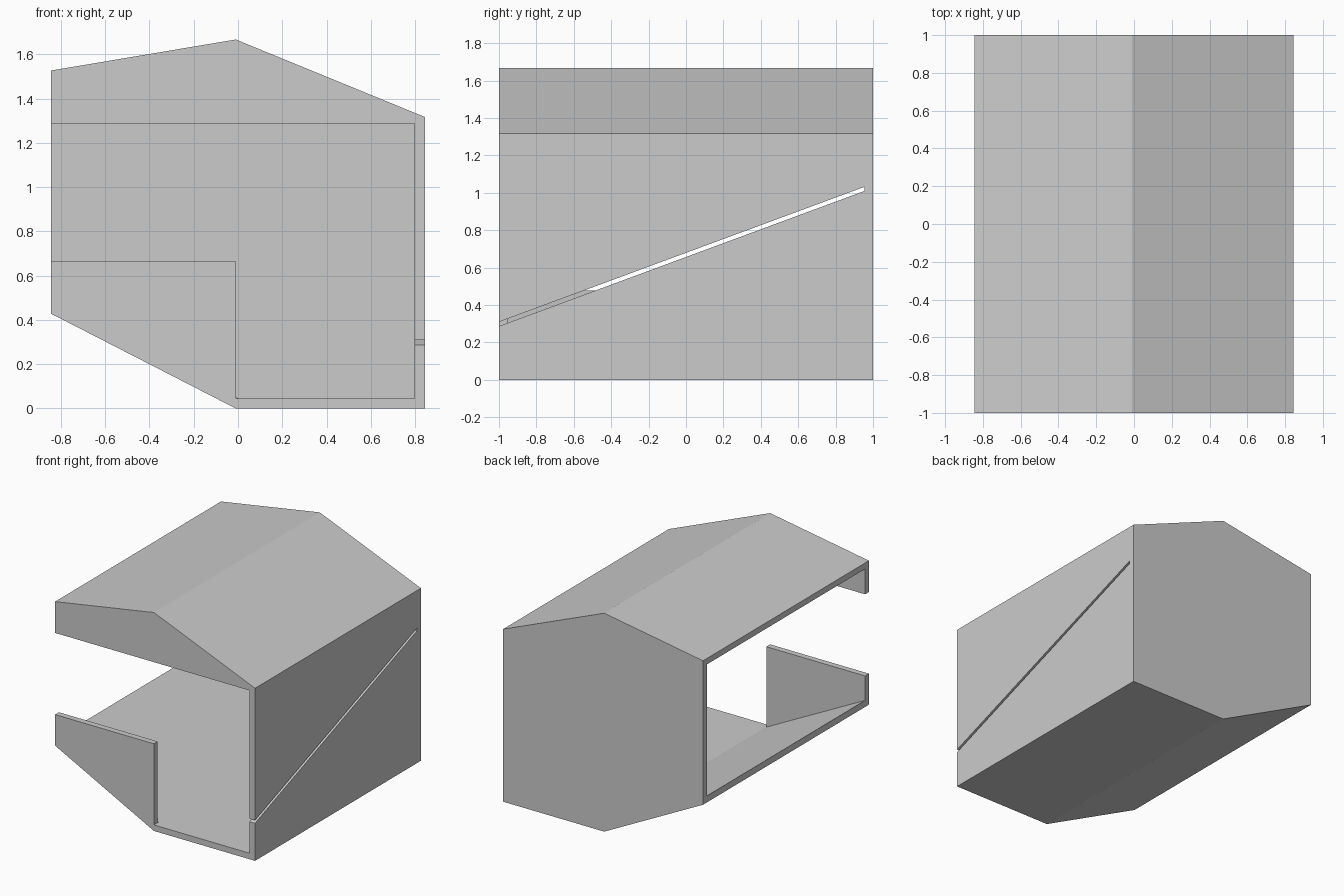
import bpy, bmesh

cube = bpy.data.objects.get("Cube")
if cube:
    bpy.data.objects.remove(cube, do_unlink=True)

grey = bpy.data.materials.new("light grey")
grey.use_nodes = True
colour = (0.6, 0.6, 0.6, 1)
grey.diffuse_color = colour
grey.node_tree.nodes["Principled BSDF"].inputs["Base Color"].default_value = colour

LEFT, RIGHT, RIDGE = -0.844, 0.844, -0.01
WALL = 0.046                    # panel thickness
INNER = RIGHT - WALL
EAVE = 1.288                    # inner corner of roof and side wall


def prism(name, profile, start, end, axis):
    """Extrude a 2D profile along x (profile in y, z) or y (profile in x, z)."""
    bm = bmesh.new()
    place = (lambda a, b, t: (t, a, b)) if axis == "x" else (lambda a, b, t: (a, t, b))
    face = bm.faces.new([bm.verts.new(place(a, b, start)) for a, b in profile])
    far = bmesh.ops.extrude_face_region(bm, geom=[face])["geom"]
    shift = place(0, 0, end - start)
    bmesh.ops.translate(bm, vec=shift, verts=[g for g in far if isinstance(g, bmesh.types.BMVert)])
    bmesh.ops.recalc_face_normals(bm, faces=bm.faces)
    mesh = bpy.data.meshes.new(name)
    bm.to_mesh(mesh)
    bm.free()
    mesh.materials.append(grey)
    obj = bpy.data.objects.new(name, mesh)
    bpy.context.collection.objects.link(obj)
    return obj


def cut(body, cutter):
    cutter.hide_render = True
    mod = body.modifiers.new("cut", "BOOLEAN")
    mod.operation = "DIFFERENCE"
    mod.solver = "EXACT"
    mod.object = cutter
    bpy.context.view_layer.objects.active = body
    bpy.ops.object.modifier_apply(modifier=mod.name)
    bpy.data.objects.remove(cutter, do_unlink=True)


# Six-sided housing with pitched roof and sloped underside
housing = prism("housing_shell", [
    (LEFT, 0.428), (RIDGE, 0), (RIGHT, 0), (RIGHT, 1.317), (RIDGE, 1.667), (LEFT, 1.527),
], -1, 1, "y")

# Hollow interior, open on the -x side
cut(housing, prism("cavity_cutter", [
    (-1, 0.558), (0, WALL), (INNER, WALL), (INNER, EAVE), (-0.015, 1.62), (-1, 1.455),
], -1 + WALL, 1 - WALL, "y"))

# Stepped front opening
cut(housing, prism("front_opening_cutter", [
    (-1, 0.665), (RIDGE, 0.665), (RIDGE, WALL), (INNER, WALL), (INNER, EAVE), (-1, EAVE),
], -1.1, -0.95, "y"))

# Diagonal slot in the side wall, running out through the front edge
cut(housing, prism("slot_cutter", [
    (-1.1, 0.25), (0.954, 1.01), (0.954, 1.032), (-1.1, 0.273),
], 0.75, 0.9, "x"))
